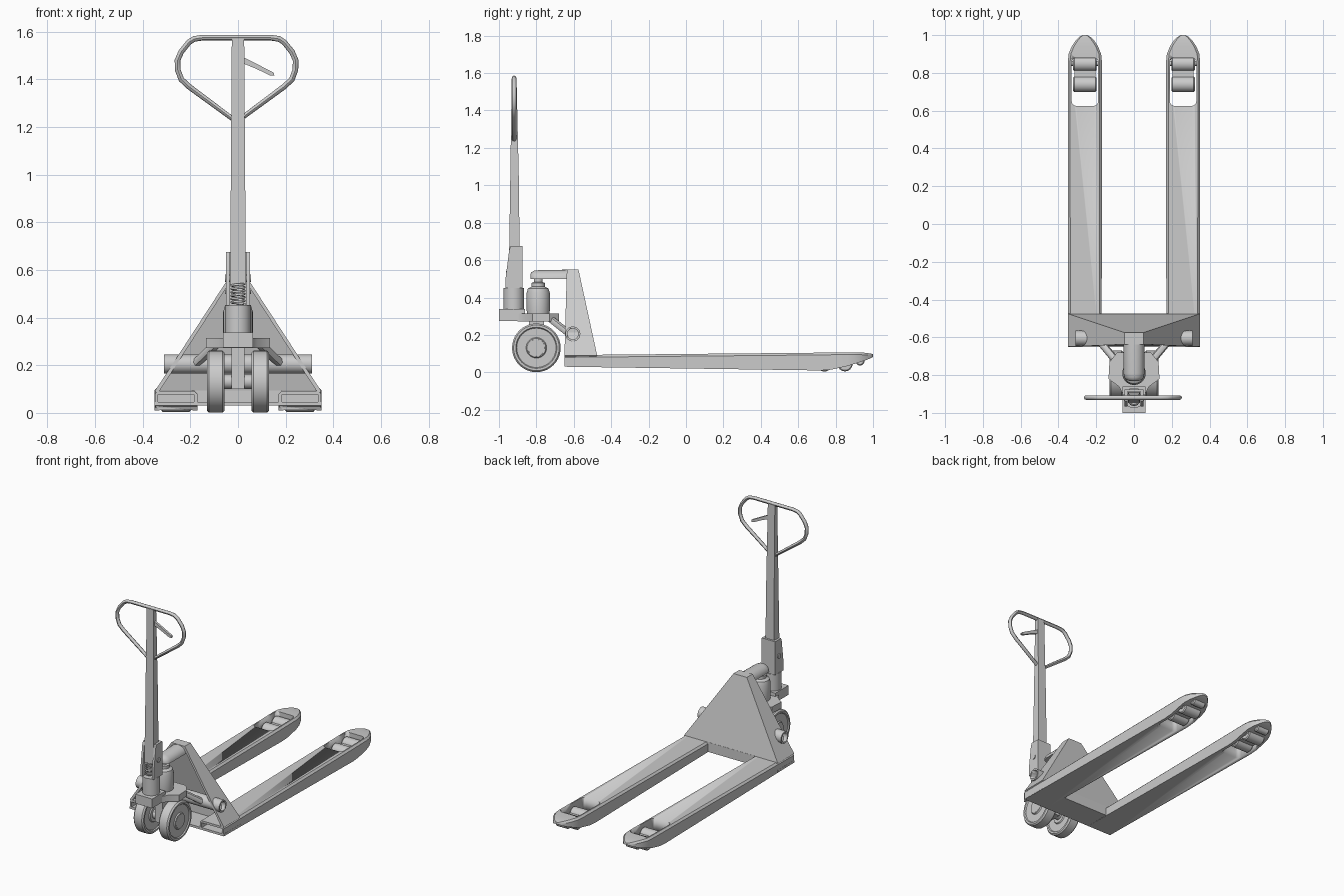
import bpy, bmesh
from math import cos, sin, pi

if "Cube" in bpy.data.objects:
    bpy.data.objects.remove(bpy.data.objects["Cube"])


def finish(name, bm, open_dirs=(), thickness=0):
    bmesh.ops.recalc_face_normals(bm, faces=bm.faces)
    bm.normal_update()
    gone = [f for f in bm.faces if any(f.normal.dot(d) > 0.95 for d in open_dirs)]
    if gone:
        bmesh.ops.delete(bm, geom=gone, context='FACES')
    me = bpy.data.meshes.new(name)
    bm.to_mesh(me)
    bm.free()
    ob = bpy.data.objects.new(name, me)
    bpy.context.collection.objects.link(ob)
    activate(ob)
    if thickness:
        m = ob.modifiers.new("Thickness", 'SOLIDIFY')
        m.thickness = thickness
        m.offset = -1
        bpy.ops.object.modifier_apply(modifier=m.name)
    bpy.ops.object.shade_smooth_by_angle(angle=pi / 6)
    return ob


def activate(ob):
    bpy.ops.object.select_all(action='DESELECT')
    ob.select_set(True)
    bpy.context.view_layer.objects.active = ob


def loft(name, rings, **kw):
    """Skin a row of equal-length point rings and cap both ends."""
    bm = bmesh.new()
    vs = [[bm.verts.new(p) for p in r] for r in rings]
    n = len(rings[0])
    for a, b in zip(vs, vs[1:]):
        for i in range(n):
            bm.faces.new((a[i], a[(i + 1) % n], b[(i + 1) % n], b[i]))
    bm.faces.new(vs[0][::-1])
    bm.faces.new(vs[-1])
    return finish(name, bm, **kw)


def place(a, b, h, axis):
    return {'x': (h, a, b), 'y': (a, h, b), 'z': (a, b, h)}[axis]


def prism(name, pts, axis, lo, hi, **kw):
    return loft(name, [[place(a, b, h, axis) for a, b in pts] for h in (lo, hi)], **kw)


def box(name, x0, x1, y0, y1, z0, z1):
    return prism(name, [(x0, y0), (x1, y0), (x1, y1), (x0, y1)], 'z', z0, z1)


def lathe(name, profile, c, axis, n=32):
    rings = []
    for r, h in profile:
        ring = [place(r * cos(2 * pi * i / n), r * sin(2 * pi * i / n), h, axis) for i in range(n)]
        rings.append([tuple(p[k] + c[k] for k in range(3)) for p in ring])
    return loft(name, rings)


def tube(name, pts, r, cyclic=False):
    cu = bpy.data.curves.new(name, 'CURVE')
    cu.dimensions = '3D'
    cu.bevel_depth = r
    cu.bevel_resolution = 2
    cu.use_fill_caps = True
    s = cu.splines.new('POLY')
    s.points.add(len(pts) - 1)
    for p, co in zip(s.points, pts):
        p.co = (*co, 1)
    s.use_cyclic_u = cyclic
    ob = bpy.data.objects.new(name, cu)
    bpy.context.collection.objects.link(ob)
    activate(ob)
    bpy.ops.object.convert(target='MESH')
    bpy.ops.object.shade_smooth_by_angle(angle=pi / 4)


def cut(ob, cutter):
    m = ob.modifiers.new("Cut", 'BOOLEAN')
    m.operation = 'DIFFERENCE'
    m.solver = 'EXACT'
    m.object = cutter
    activate(ob)
    bpy.ops.object.modifier_apply(modifier=m.name)
    bpy.data.objects.remove(cutter)


def rounded_rect(x0, x1, y0, y1, r, n=4):
    out = []
    for k, (cx, cy) in enumerate([(x1 - r, y1 - r), (x0 + r, y1 - r), (x0 + r, y0 + r), (x1 - r, y0 + r)]):
        for i in range(n + 1):
            a = pi / 2 * (k + i / n)
            out.append((cx + r * cos(a), cy + r * sin(a)))
    return out


# Forks: y, half width, bottom, top at each station
STATIONS = [(-.65, .089, .03, .092), (.72, .09, .01, .105), (.78, .09, .015, .106),
            (.86, .09, .033, .107), (.9, .086, .045, .107), (.94, .07, .058, .106),
            (.97, .05, .068, .103), (.99, .03, .077, .1), (1.0, .012, .083, .096)]
for side, tag in ((-1, "left"), (1, "right")):
    cx = .26 * side
    rings = []
    for y, w, b, t in STATIONS:
        c = min(.012, (t - b) / 3, w / 2)
        rings.append([(cx - w, y, b), (cx + w, y, b), (cx + w, y, t - c),
                      (cx + w - c, y, t), (cx - w + c, y, t), (cx - w, y, t - c)])
    fork = loft(tag + "_fork", rings)
    cut(fork, prism("slot_cutter", rounded_rect(cx - .07, cx + .07, .625, .88, .025), 'z', -.1, .2))
    cut(fork, box("end_cutter", cx - .075, cx + .075, -.7, -.52, .045, .078))

    # Load rollers and their carrier
    for nm, y, z, r, w in (("rear_roller", .74, .045, .041, .062), ("load_roller", .85, .046, .041, .062),
                           ("tip_roller", .93, .06, .024, .045)):
        lathe(tag + "_" + nm, [(r - .006, -w), (r, -w + .006), (r, w - .006), (r - .006, w)], (cx, y, z), 'x', 24)
    box(tag + "_roller_carrier", cx - .055, cx + .055, .72, .87, .03, .06)
    lathe(tag + "_roller_axle", [(.014, -.075), (.014, .075)], (cx, .85, .046), 'x', 12)

    # Steering wheel with raised tyre rim and hub
    half = [(.05, .037), (.055, .03), (.105, .03), (.11, .037), (.122, .037), (.13, .028)]
    lathe(tag + "_wheel", [(r, -h) for r, h in half] + [(r, h) for r, h in half[::-1]],
          (.093 * side, -.8, .131), 'x', 40)

    # Lifting link and tubular pivot end
    tube(tag + "_lift_link", [(.09 * side, -.73, .29), (.19 * side, -.61, .195)], .02)
    end = lathe(tag + "_pivot_tube", [(.04, -.16), (.04, .16)], (.15 * side, -.605, .205), 'x')
    cut(end, lathe("bore_cutter", [(.029, -.04), (.029, .04)], (.31 * side, -.605, .205), 'x'))

    # Side cheeks of the handle bracket
    cheek = [(-.965, .45), (-.965, .5), (-.945, .655), (-.938, .675), (-.875, .675), (-.875, .45)]
    prism(tag + "_bracket_cheek", cheek, 'x', .035 * side, .05 * side)

# Tapered triangular frame, open at the front and below
loft("frame", [[(-w, a, z), (w, a, z), (w, b, z), (-w, b, z)] for w, a, b, z in
               ((.35, -.65, -.475, .09), (.05, -.637, -.575, .55))],
     open_dirs=((0, -1, 0), (0, 0, -1)), thickness=.016)
box("frame_floor", -.35, .35, -.65, -.475, .03, .045)
box("frame_back_rail", -.18, .18, -.492, -.475, .03, .095)

# Rounded top arm over the pump
arm = []
for y, w, t in ((-.576, .055, .55), (-.79, .055, .546), (-.813, .05, .543), (-.826, .038, .535), (-.832, .022, .525)):
    arm.append([(w * cos(pi * i / 12), y, .5 + (t - .5) * sin(pi * i / 12)) for i in range(13)])
loft("lift_arm", arm)

# Pump and steering base
lathe("pump", [(.06, .31), (.062, .335), (.062, .425), (.055, .448), (.036, .458), (.036, .478),
               (.024, .482), (.024, .515)], (0, -.79, 0), 'z')
half = [(.09, -.68), (.13, -.73), (.135, -.82), (.08, -.86), (.06, -.9)]
prism("pump_base", half + [(-x, y) for x, y in half[::-1]], 'z', .272, .315)
box("front_block", -.062, .062, -1, -.86, .275, .338)
box("steering_post", -.028, .028, -.84, -.76, .1, .28)
lathe("wheel_axle", [(.03, -.1), (.03, .1)], (0, -.8, .131), 'x', 24)
for s in (-1, 1):
    lathe("wheel_cap", [(.048, -.005), (.045, .005)], (.126 * s, -.8, .131), 'x', 24)

# Handle socket, bracket back, pin and spring
lathe("handle_socket", [(.054, .335), (.054, .452)], (0, -.921, 0), 'z')
box("bracket_back", -.05, .05, -.888, -.875, .45, .675)
lathe("bracket_pin", [(.016, -.055), (.016, .055)], (0, -.915, .565), 'x', 16)
tube("spring", [(.027 * cos(2 * pi * i / 14), -.932 + .027 * sin(2 * pi * i / 14), .457 + .085 * i / 84)
                for i in range(85)], .005)

# Tapered handle bar
loft("handle_bar", [[(-w, a, z), (w, a, z), (w, b, z), (-w, b, z)] for w, a, b, z in
                    ((.033, -.947, -.889, .54), (.03, -.94, -.893, 1.0), (.026, -.932, -.906, 1.572))])

# Grip loop and release lever
grip = [(.2, 1.37), (.232, 1.4), (.247, 1.44), (.248, 1.48), (.233, 1.515), (.2, 1.556), (.178, 1.57), (.145, 1.575)]
tube("grip_loop", [(-.006, -.919, 1.222)] + [(x - .006, -.919, z) for x, z in grip]
     + [(-x - .006, -.919, z) for x, z in grip[::-1]], .012, True)
prism("release_lever", [(.02, 1.495), (.06, 1.475), (.15, 1.428), (.153, 1.416), (.135, 1.416), (.08, 1.443), (.02, 1.468)],
      'y', -.926, -.91)
